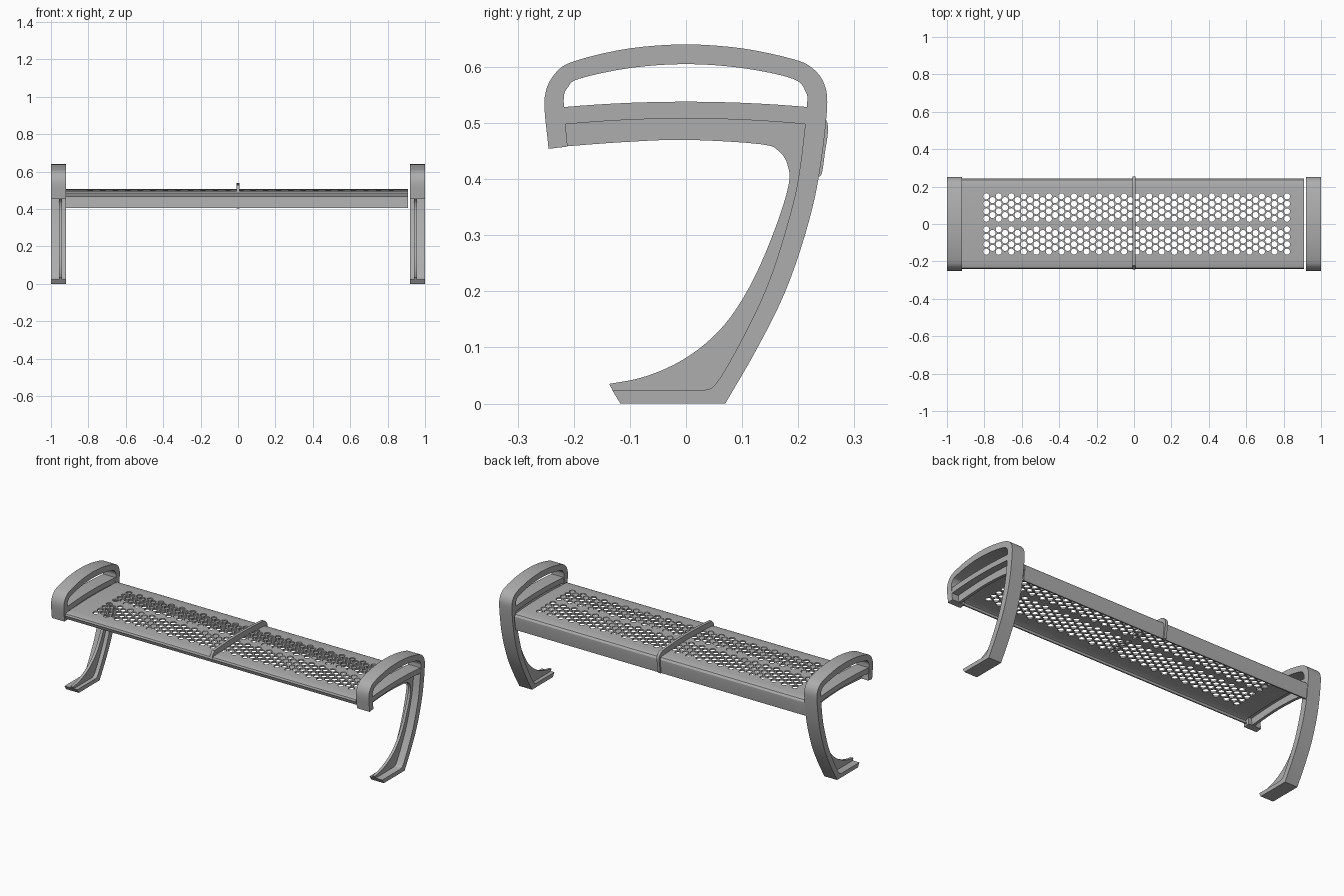
import bpy, bmesh, math
from mathutils import Vector

cube = bpy.data.objects.get("Cube")
if cube:
    bpy.data.objects.remove(cube, do_unlink=True)

steel = bpy.data.materials.new("grey_steel")
steel.use_nodes = True
colour = (0.42, 0.42, 0.42, 1)
steel.diffuse_color = colour
steel.node_tree.nodes["Principled BSDF"].inputs["Base Color"].default_value = colour


def smooth(points, steps=4):
    """Catmull-Rom curve through the given (y, z) points."""
    p = [Vector(q) for q in points]
    p = [2 * p[0] - p[1]] + p + [2 * p[-1] - p[-2]]
    out = []
    for a, b, c, d in zip(p, p[1:], p[2:], p[3:]):
        for i in range(steps):
            t = i / steps
            out.append(0.5 * (2 * b + (c - a) * t + (2 * a - 5 * b + 4 * c - d) * t ** 2
                              + (3 * b - a - 3 * c + d) * t ** 3))
    return out + [p[-2]]


def arch(half, edge, crown, steps=14):
    """Shallow arch from front to back."""
    ys = [half * (2 * i / steps - 1) for i in range(steps + 1)]
    return [Vector((y, crown - (crown - edge) * (y / half) ** 2)) for y in ys]


def plate(name, outline, x0, x1):
    """Extrude a side outline across x."""
    bm = bmesh.new()
    face = bm.faces.new([bm.verts.new((x0, y, z)) for y, z in outline])
    ext = bmesh.ops.extrude_face_region(bm, geom=[face])
    moved = [v for v in ext["geom"] if isinstance(v, bmesh.types.BMVert)]
    bmesh.ops.translate(bm, verts=moved, vec=(x1 - x0, 0, 0))
    bmesh.ops.recalc_face_normals(bm, faces=bm.faces)
    return make(name, bm)


def make(name, bm):
    mesh = bpy.data.meshes.new(name)
    bm.to_mesh(mesh)
    bm.free()
    obj = bpy.data.objects.new(name, mesh)
    bpy.context.collection.objects.link(obj)
    mesh.materials.append(steel)
    return obj


def select(obj):
    bpy.ops.object.select_all(action="DESELECT")
    obj.select_set(True)
    bpy.context.view_layer.objects.active = obj


def finish(obj):
    select(obj)
    bpy.ops.object.shade_smooth_by_angle(angle=math.radians(30))


# Band outline: arm loop, back leg and foot
band_outer = smooth([(0.07, 0), (0.125, 0.095), (0.175, 0.195), (0.212, 0.3), (0.236, 0.4),
                     (0.251, 0.52), (0.247, 0.568), (0.225, 0.598), (0.19, 0.614), (0.1, 0.633),
                     (0, 0.64), (-0.1, 0.633), (-0.19, 0.613), (-0.23, 0.592),
                     (-0.252, 0.545), (-0.245, 0.454)])
band_inner = smooth([(-0.211, 0.458), (-0.218, 0.54), (-0.21, 0.564), (-0.19, 0.579),
                     (-0.1, 0.598), (0, 0.605), (0.1, 0.598), (0.19, 0.579), (0.213, 0.556),
                     (0.215, 0.525), (0.2, 0.4), (0.178, 0.31), (0.145, 0.21),
                     (0.1, 0.115), (0.054, 0.036), (0.03, 0.023)])
band = band_outer + band_inner + [Vector((-0.131, 0.023)), Vector((-0.117, 0))]

# Web outline: stiffening rib under the seat rail and inside the leg
web_edge = smooth([(-0.137, 0.035), (-0.08, 0.046), (-0.02, 0.07), (0.035, 0.107), (0.08, 0.155),
                   (0.122, 0.225), (0.16, 0.315), (0.183, 0.39), (0.181, 0.425), (0.167, 0.448),
                   (0.135, 0.462), (0, 0.47), (-0.11, 0.466), (-0.22, 0.458)])
web_back = smooth([(0.225, 0.5), (0.215, 0.4), (0.19, 0.3), (0.155, 0.2), (0.11, 0.11), (0.06, 0.015)])
web = web_edge + arch(0.222, 0.505, 0.516) + web_back + [Vector((-0.126, 0.015))]

# Seat rail outline: arched flange joining the two sides of the loop
rail = arch(0.222, 0.528, 0.538) + arch(0.222, 0.497, 0.508)[::-1]

for side, s in (("left", 1), ("right", -1)):
    finish(plate(side + "_arm_and_leg", band, 0.92 * s, s))
    finish(plate(side + "_web", web, 0.942 * s, 0.958 * s))
    finish(plate(side + "_seat_rail", rail, 0.922 * s, 0.998 * s))

# Seat sheet with a front lip and a deeper back skirt
crown = arch(0.225, 0.499, 0.507)
seat_outer = ([Vector(q) for q in ((-0.232, 0.465), (-0.24, 0.485), (-0.236, 0.495))] + crown
              + [Vector(q) for q in ((0.235, 0.495), (0.242, 0.484), (0.242, 0.465), (0.233, 0.405))])
seat_inner = ([Vector(q) for q in ((-0.226, 0.466), (-0.232, 0.485))]
              + arch(0.222, 0.491, 0.499)
              + [Vector(q) for q in ((0.234, 0.482), (0.234, 0.465), (0.225, 0.405))])
seat = plate("seat", seat_outer + seat_inner[::-1], -0.92, 0.91)

# Staggered perforations in two strips
bm = bmesh.new()
pitch = 0.04
for col in range(49):
    x = -0.79 + col * 0.0335
    odd = col % 2
    for strip in (-1, 1):
        for row in range(4 - odd):
            y = strip * 0.088 + (row - (3 - odd) / 2) * pitch
            hole = bmesh.ops.create_cone(bm, cap_ends=True, segments=12, radius1=0.0165,
                                         radius2=0.0165, depth=0.1)
            bmesh.ops.translate(bm, verts=hole["verts"], vec=(x, y, 0.5))
cutter = make("hole_cutter", bm)
cutter.hide_render = True
cut = seat.modifiers.new("perforations", "BOOLEAN")
cut.operation = "DIFFERENCE"
cut.solver = "EXACT"
cut.object = cutter
select(seat)
bpy.ops.object.modifier_apply(modifier=cut.name)
bpy.data.objects.remove(cutter, do_unlink=True)
finish(seat)

# Central divider wrapping over the seat and down the back
divider_top = [Vector((-0.242, 0.488)), Vector((-0.238, 0.508))] + arch(0.222, 0.528, 0.538)
divider_back = smooth([(0.236, 0.522), (0.25, 0.505), (0.253, 0.485), (0.248, 0.45), (0.242, 0.41), (0.234, 0.404)])
divider_under = [Vector((0.238, 0.465)), Vector((0.238, 0.484))] + arch(0.225, 0.495, 0.503)[::-1]
finish(plate("seat_divider", divider_top + divider_back + divider_under, -0.008, 0.008))
